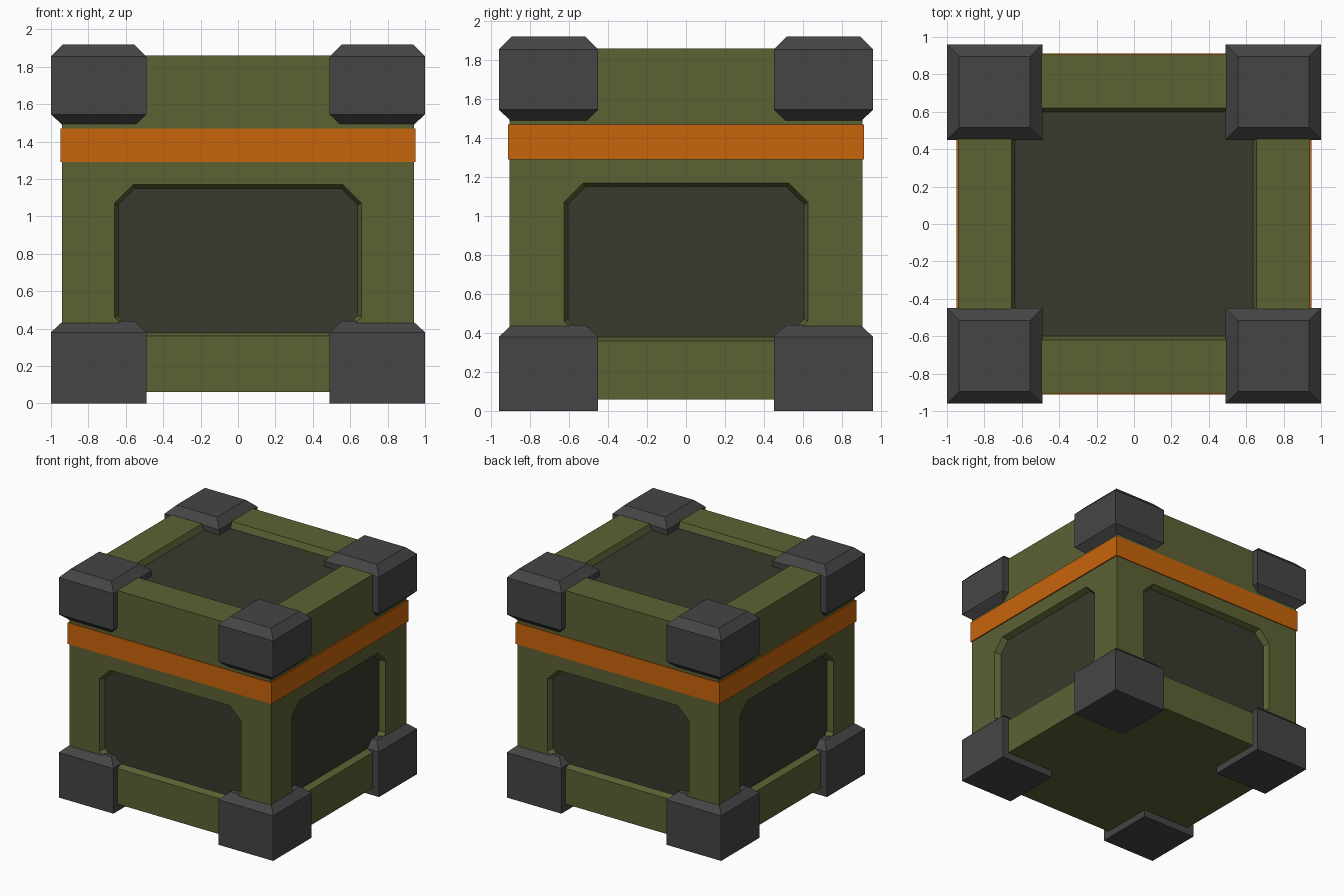
import bpy, bmesh
from mathutils import Vector

cube = bpy.data.objects.get("Cube")
if cube:
    bpy.data.objects.remove(cube, do_unlink=True)


def material(name, rgb):
    # 8-bit screen colour converted to linear
    colour = [((c / 255 + 0.055) / 1.055) ** 2.4 for c in rgb] + [1]
    mat = bpy.data.materials.new(name)
    mat.diffuse_color = colour
    mat.use_nodes = True
    bsdf = mat.node_tree.nodes["Principled BSDF"]
    bsdf.inputs["Base Color"].default_value = colour
    bsdf.inputs["Roughness"].default_value = 0.8
    return mat


olive = material("olive green", (92, 97, 52))
dark = material("dark olive panel", (59, 58, 45))
grey = material("dark grey", (69, 69, 69))
orange = material("orange", (201, 101, 12))


def finish(name, bm, *mats):
    bmesh.ops.remove_doubles(bm, verts=bm.verts, dist=0.0005)
    bmesh.ops.recalc_face_normals(bm, faces=bm.faces)
    mesh = bpy.data.meshes.new(name)
    bm.to_mesh(mesh)
    bm.free()
    for mat in mats:
        mesh.materials.append(mat)
    obj = bpy.data.objects.new(name, mesh)
    bpy.context.collection.objects.link(obj)
    return obj


def stacked_block(bm, centre, half, rings):
    """Box built from rectangular rings given as (height, inset)."""
    loops = []
    for z, inset in rings:
        hx, hy = half[0] - inset, half[1] - inset
        loops.append([bm.verts.new((centre[0] + sx * hx, centre[1] + sy * hy, z))
                      for sx, sy in ((-1, -1), (1, -1), (1, 1), (-1, 1))])
    for low, high in zip(loops, loops[1:]):
        for i in range(4):
            j = (i + 1) % 4
            bm.faces.new((low[i], low[j], high[j], high[i]))
    bm.faces.new(loops[0][::-1])
    bm.faces.new(loops[-1])


def octagon(hu, hv, cut):
    return [(hu - cut, -hv), (hu, cut - hv), (hu, hv - cut), (hu - cut, hv),
            (cut - hu, hv), (-hu, hv - cut), (-hu, cut - hv), (cut - hu, -hv)]


def recessed_wall(bm, origin, u, v, size, opening, shift=0):
    """Rectangular wall with a sunken, clipped-corner panel."""
    u, v, origin = Vector(u), Vector(v), Vector(origin)
    inward = -u.cross(v)

    def place(points, offset=0, depth=0):
        return [bm.verts.new(origin + u * a + v * (b + offset) + inward * depth)
                for a, b in points]

    (w, h), (ow, oh) = size, opening
    corner = place([(w, -h), (w, h), (-w, h), (-w, -h)])
    rim = place(octagon(ow, oh, 0.10), shift)
    floor = place(octagon(ow - 0.02, oh - 0.02, 0.09), shift, 0.05)
    for i in range(4):
        a, b = rim[2 * i], rim[2 * i + 1]
        bm.faces.new((corner[i], b, a))
        bm.faces.new((corner[i], corner[(i + 1) % 4], rim[(2 * i + 2) % 8], b))
    for i in range(8):
        j = (i + 1) % 8
        bm.faces.new((rim[i], rim[j], floor[j], floor[i]))
    bm.faces.new(floor).material_index = 1


# Crate body: four walls and a lid with sunken panels, plain underside
X, Y, LOW, HIGH = 0.94, 0.905, 0.06, 1.86
mid, tall = (LOW + HIGH) / 2, (HIGH - LOW) / 2
panel_shift = 0.765 - mid
body = bmesh.new()
for s in (-1, 1):
    recessed_wall(body, (0, s * Y, mid), (-s, 0, 0), (0, 0, 1),
                  (X, tall), (0.66, 0.405), panel_shift)
    recessed_wall(body, (s * X, 0, mid), (0, s, 0), (0, 0, 1),
                  (Y, tall), (0.625, 0.405), panel_shift)
recessed_wall(body, (0, 0, HIGH), (1, 0, 0), (0, 1, 0), (X, Y), (0.655, 0.62))
body.faces.new([body.verts.new((a * X, b * Y, LOW))
                for a, b in ((-1, -1), (-1, 1), (1, 1), (1, -1))])
finish("crate_body", body, olive, dark)

# Band around the lid
band = bmesh.new()
stacked_block(band, (0, 0), (X + 0.01, Y + 0.007), [(1.29, 0), (1.47, 0)])
finish("lid_band", band, orange)

# Corner guards, mirrored to all four corners
guards = {
    "lower_corner_guards": [(0, 0), (0.38, 0), (0.44, 0.065)],
    "upper_corner_guards": [(1.485, 0.065), (1.545, 0), (1.855, 0), (1.92, 0.065)],
}
for name, rings in guards.items():
    guard = bmesh.new()
    stacked_block(guard, (0.745, 0.705), (0.255, 0.255), rings)
    obj = finish(name, guard, grey)
    mirror = obj.modifiers.new("four corners", "MIRROR")
    mirror.use_axis = (True, True, False)
